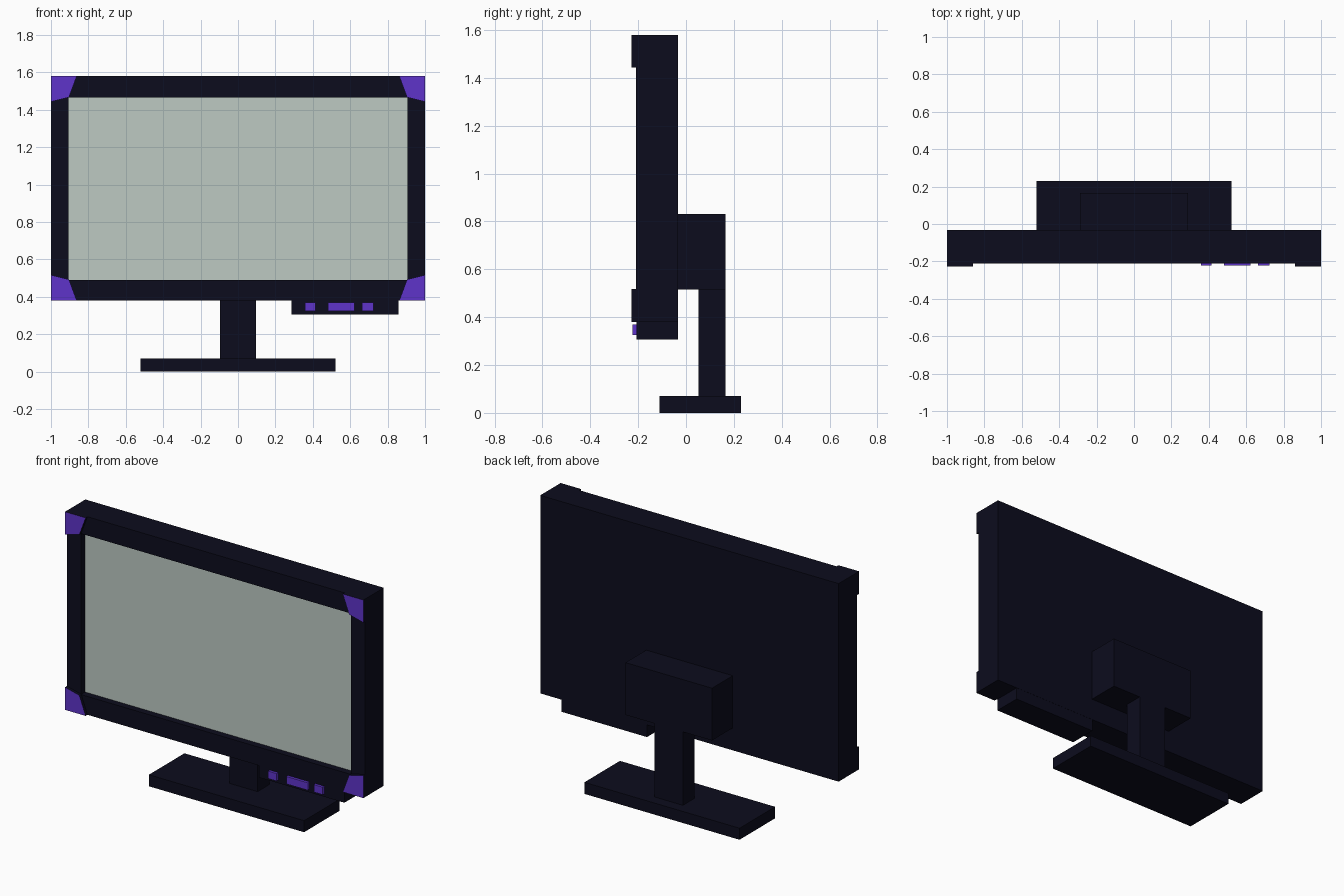
import bpy, bmesh

if "Cube" in bpy.data.objects:
    bpy.data.objects.remove(bpy.data.objects["Cube"])


def material(name, rgb):
    m = bpy.data.materials.new(name)
    m.diffuse_color = (*rgb, 1)
    m.use_nodes = True
    m.node_tree.nodes["Principled BSDF"].inputs["Base Color"].default_value = m.diffuse_color
    return m


NAVY = material("dark navy", (0.0037, 0.0037, 0.0125))
PURPLE = material("purple", (0.112, 0.034, 0.59))
GLASS = material("pale grey green", (0.51, 0.59, 0.545))


def finish(bm, name, mats):
    bmesh.ops.recalc_face_normals(bm, faces=bm.faces)
    me = bpy.data.meshes.new(name)
    bm.to_mesh(me)
    bm.free()
    for m in mats:
        me.materials.append(m)
    ob = bpy.data.objects.new(name, me)
    bpy.context.collection.objects.link(ob)
    return ob


def box_bm(x, y, z):
    bm = bmesh.new()
    bmesh.ops.create_cube(bm, size=1)
    for v in bm.verts:
        v.co = [r[0] if c < 0 else r[1] for c, r in zip(v.co, (x, y, z))]
    return bm


def box(name, x, y, z, mat=NAVY):
    return finish(box_bm(x, y, z), name, [mat])


# Screen housing: one box with a recessed screen cut into the front
bm = box_bm((-1, 1), (-0.21, -0.033), (0.38, 1.58))
bm.normal_update()
front = min(bm.faces, key=lambda f: f.calc_center_median().y)
bmesh.ops.inset_region(bm, faces=[front], thickness=0.09)
for v in front.verts:
    v.co.x = 0.905 if v.co.x > 0 else -0.905
    v.co.z = 1.466 if v.co.z > 1 else 0.491
screen = bmesh.ops.extrude_discrete_faces(bm, faces=[front])["faces"][0]
for v in screen.verts:
    v.co.y = -0.17
screen.material_index = 1
finish(bm, "screen_housing", [NAVY, GLASS])

# Corner guards: purple front, dark edges
for sx, side in ((-1, "left"), (1, "right")):
    for sz, level in ((-1, "lower"), (1, "upper")):
        bm = bmesh.new()
        outline = [(1, 0.6), (0.862, 0.6), (0.904, 0.487), (1, 0.463)]
        face = bm.faces.new([bm.verts.new((sx * x, -0.205, 0.98 + sz * z))
                             for x, z in outline])
        cap = bmesh.ops.extrude_face_region(bm, geom=[face])["geom"]
        for v in cap:
            if isinstance(v, bmesh.types.BMVert):
                v.co.y = -0.228
        for f in bm.faces:
            f.material_index = int(f.calc_center_median().y < -0.225)
        finish(bm, f"{level}_{side}_corner_guard", [NAVY, PURPLE])

# Control panel hanging below the housing, with three buttons
box("control_panel", (0.285, 0.858), (-0.207, -0.034), (0.306, 0.382))
for i, xs in enumerate(((0.358, 0.415), (0.48, 0.624), (0.664, 0.724))):
    box(f"button_{i + 1}", xs, (-0.223, -0.2), (0.325, 0.37), PURPLE)

# Stand
box("rear_mount", (-0.29, 0.29), (-0.035, 0.165), (0.515, 0.832))
box("stand_neck", (-0.095, 0.095), (0.052, 0.165), (0.06, 0.52))
box("stand_base", (-0.52, 0.52), (-0.11, 0.23), (0, 0.07))
